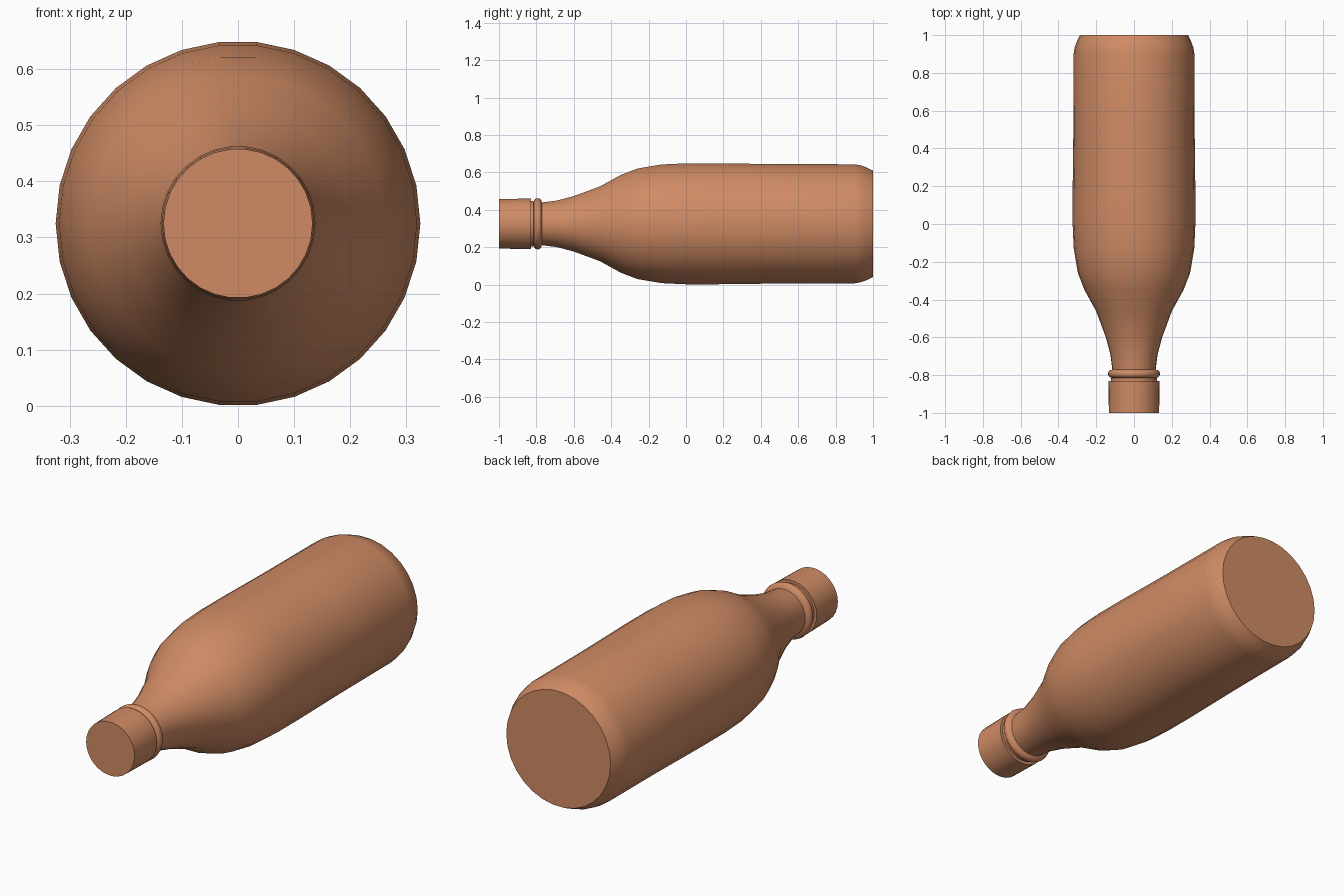
import bpy, bmesh, math
from mathutils import Vector

if "Cube" in bpy.data.objects:
    bpy.data.objects.remove(bpy.data.objects["Cube"])

SIDES = 30
AXIS_Z = 0.325

mat = bpy.data.materials.new("copper_brown")
mat.diffuse_color = (0.63, 0.26, 0.13, 1)
mat.use_nodes = True
mat.node_tree.nodes["Principled BSDF"].inputs["Base Color"].default_value = mat.diffuse_color


def lathe(name, profile):
    """Spin (y, radius) points around the bottle's lengthwise axis."""
    bm = bmesh.new()
    vs = [bm.verts.new((r, y, AXIS_Z)) for y, r in profile]
    edges = [bm.edges.new(p) for p in zip(vs, vs[1:])]
    bmesh.ops.spin(bm, geom=vs + edges, cent=Vector((0, 0, AXIS_Z)),
                   axis=Vector((0, 1, 0)), angle=2 * math.pi, steps=SIDES)
    bmesh.ops.remove_doubles(bm, verts=bm.verts[:], dist=1e-4)
    bmesh.ops.recalc_face_normals(bm, faces=bm.faces[:])
    me = bpy.data.meshes.new(name)
    bm.to_mesh(me)
    bm.free()
    me.materials.append(mat)
    ob = bpy.data.objects.new(name, me)
    bpy.context.collection.objects.link(ob)
    bpy.ops.object.select_all(action='DESELECT')
    bpy.context.view_layer.objects.active = ob
    ob.select_set(True)
    bpy.ops.object.shade_smooth_by_angle(angle=math.radians(50))
    return ob


# Rounded collar below the cap
ring = [(-0.793 - 0.021 * math.cos(a), 0.118 + 0.02 * math.sin(a))
        for a in (math.pi * i / 6 for i in range(7))]

# Bottle: groove, collar, neck, shoulder, straight body, chamfered base
lathe("bottle", [(-0.83, 0.122), (-0.815, 0.122)] + ring + [
    (-0.77, 0.115), (-0.69, 0.125), (-0.60, 0.149), (-0.46, 0.201),
    (-0.35, 0.262), (-0.26, 0.297), (-0.13, 0.319), (0.0, 0.325),
    (0.17, 0.325), (0.50, 0.321), (0.90, 0.320), (0.935, 0.314),
    (0.965, 0.303), (1.0, 0.286), (1.0, 0.0)])

# Cap with a flat top and a very slight flare
lathe("cap", [(-1.0, 0.0), (-1.0, 0.133), (-0.83, 0.136), (-0.83, 0.122)])
